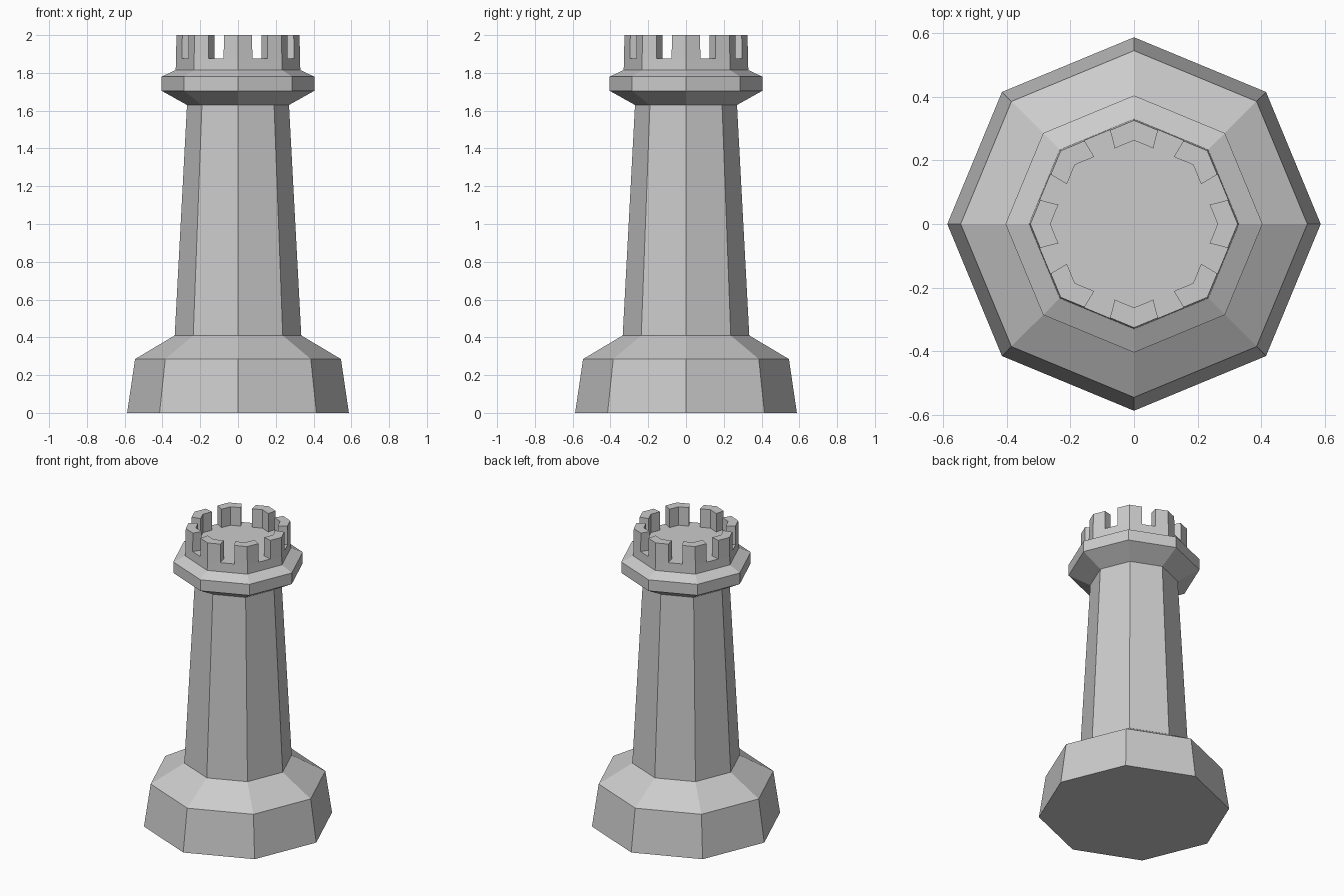
import bpy, bmesh
from math import cos, sin, pi, radians

cube = bpy.data.objects.get("Cube")
if cube:
    bpy.data.objects.remove(cube, do_unlink=True)

stone = bpy.data.materials.new("light_grey_stone")
stone.use_nodes = True
colour = (0.6, 0.6, 0.6, 1)
stone.diffuse_color = colour
stone.node_tree.nodes["Principled BSDF"].inputs["Base Color"].default_value = colour

SIDES = 8
FLOOR, TOP = 1.875, 2.0
EDGE = radians(14.3)  # half the angle covered by one battlement


def finish(name, bm):
    bmesh.ops.recalc_face_normals(bm, faces=bm.faces)
    mesh = bpy.data.meshes.new(name)
    bm.to_mesh(mesh)
    bm.free()
    mesh.materials.append(stone)
    obj = bpy.data.objects.new(name, mesh)
    bpy.context.collection.objects.link(obj)


def stacked_rings(name, profile):
    """Eight-sided solid through (radius, height) rings, capped at both ends."""
    bm = bmesh.new()
    rings = [[bm.verts.new((r * cos(2 * pi * i / SIDES), r * sin(2 * pi * i / SIDES), z))
              for i in range(SIDES)] for r, z in profile]
    for low, high in zip(rings, rings[1:]):
        for i in range(SIDES):
            j = (i + 1) % SIDES
            bm.faces.new((low[i], low[j], high[j], high[i]))
    bm.faces.new(rings[0])
    bm.faces.new(rings[-1])
    finish(name, bm)


def on_octagon(radius, corner, offset, z):
    """Point on an octagon's outline, at an angle offset from one corner."""
    r = radius * cos(pi / SIDES) / cos(pi / SIDES - abs(offset))
    return (r * cos(corner + offset), r * sin(corner + offset), z)


def battlement(number):
    """Angled block wrapping one corner of the crown."""
    corner = 2 * pi * number / SIDES
    bm = bmesh.new()
    loops = []
    for outer, z in ((0.328, FLOOR), (0.326, TOP)):
        points = [on_octagon(outer, corner, a, z) for a in (-EDGE, 0, EDGE)]
        points += [on_octagon(0.263, corner, a, z) for a in (EDGE, 0, -EDGE)]
        loops.append([bm.verts.new(p) for p in points])
    low, high = loops
    for i in range(6):
        j = (i + 1) % 6
        bm.faces.new((low[i], low[j], high[j], high[i]))
    bm.faces.new(low)
    bm.faces.new(high)
    finish(f"battlement_{number + 1}", bm)


# Base, tapered shaft, flared collar and crown floor
stacked_rings("tower_body", [
    (0.587, 0), (0.545, 0.285), (0.335, 0.41), (0.27, 1.63),
    (0.404, 1.705), (0.404, 1.78), (0.33, 1.815), (0.328, FLOOR)])

# Battlements around the crown
for n in range(SIDES):
    battlement(n)
